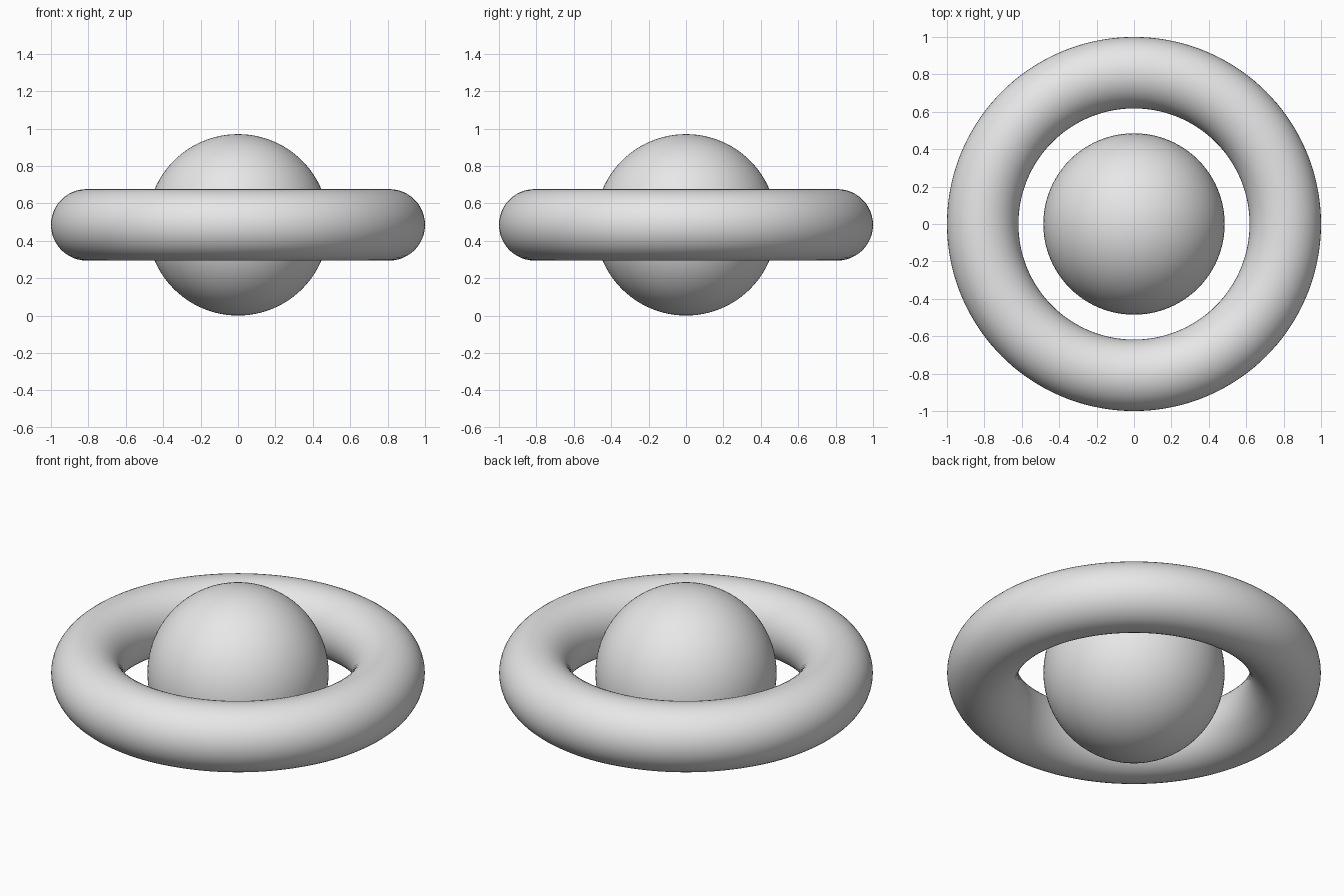
import bpy

if "Cube" in bpy.data.objects:
    bpy.data.objects.remove(bpy.data.objects["Cube"], do_unlink=True)

BALL_R = 0.485   # ball radius, also the height of its centre
TUBE_R = 0.191   # thickness radius of the ring
RING_R = 1 - TUBE_R

# Single plain grey
grey = bpy.data.materials.new("light_grey")
grey.use_nodes = True
colour = (0.8, 0.8, 0.8, 1)
grey.diffuse_color = colour
grey.node_tree.nodes["Principled BSDF"].inputs["Base Color"].default_value = colour


def finish(name):
    """Name, colour and smooth the part just added."""
    part = bpy.context.object
    part.name = part.data.name = name
    part.data.materials.append(grey)
    bpy.ops.object.shade_smooth()


# Central ball
bpy.ops.mesh.primitive_uv_sphere_add(
    segments=96, ring_count=48, radius=BALL_R, location=(0, 0, BALL_R))
finish("ball")

# Ring floating around the ball's equator
bpy.ops.mesh.primitive_torus_add(
    major_segments=144, minor_segments=48,
    major_radius=RING_R, minor_radius=TUBE_R, location=(0, 0, BALL_R))
finish("ring")
